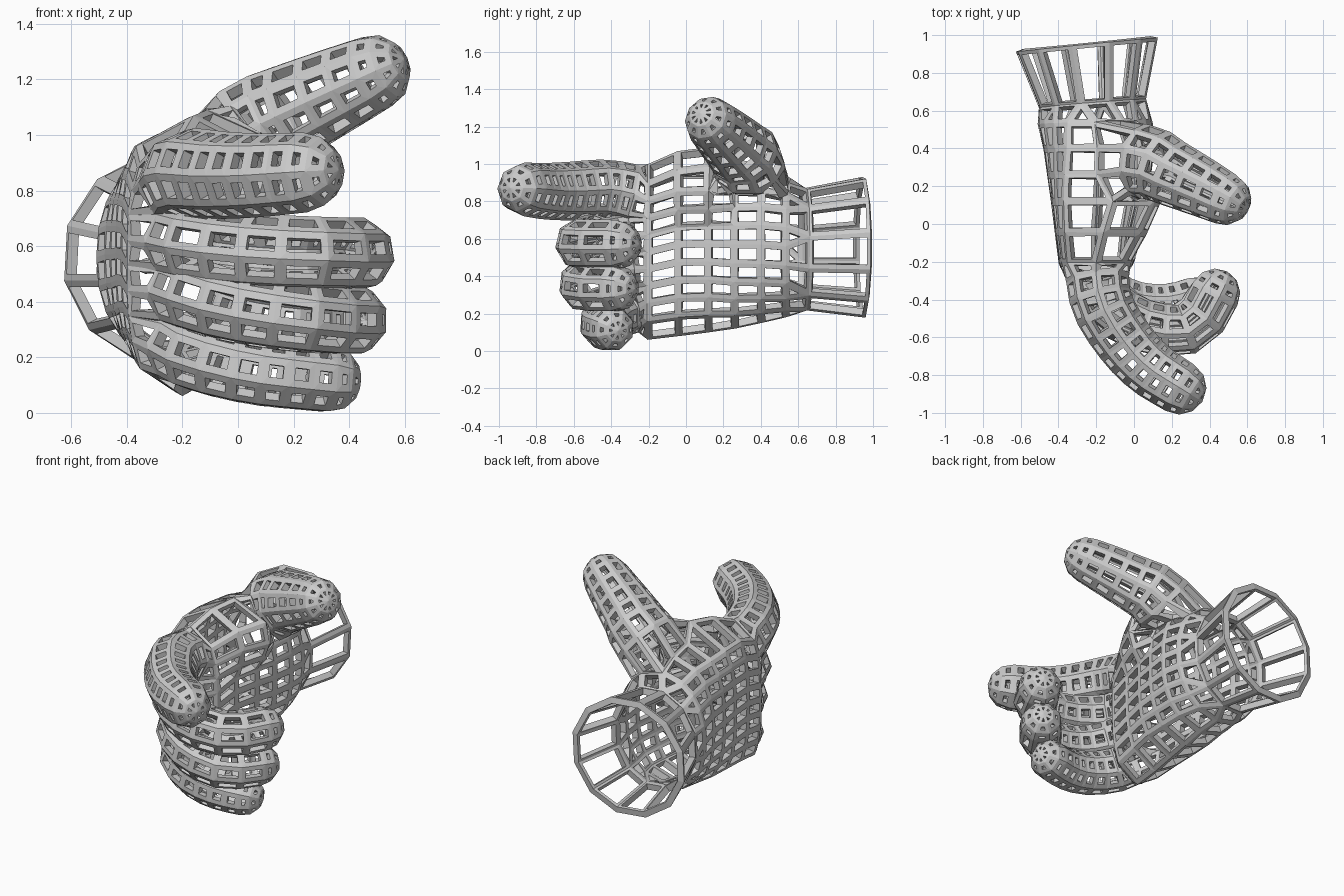
import bpy, bmesh, math
from mathutils import Vector, Quaternion

if "Cube" in bpy.data.objects:
    bpy.data.objects.remove(bpy.data.objects["Cube"])

bm = bmesh.new()
N = 20  # palm columns: 0 = index edge, 1-9 back of hand, 10 = little finger edge, 11-19 palm


def section(cx, y, a, zb, zt, f, tilt, n, phase=0):
    """Closed cross-section, from round (f=0) to flat with evenly spread columns (f=1)."""
    pts = []
    for i in range(n):
        th = 2 * math.pi * (i + phase) / n
        lin = 1 - 4 * i / n if i <= n / 2 else 4 * i / n - 3
        u = math.cos(th) * (1 - f) + lin * f
        p = 2 + 0.8 * f
        x = math.copysign(max(0, 1 - abs(u) ** p) ** (1 / p), -math.sin(th)) * a
        pts.append(Vector((cx + x, y + tilt * x, (zb + zt) / 2 + u * (zt - zb) / 2)))
    return pts


def face(*vs):
    vs = list(dict.fromkeys(vs))
    if len(vs) > 2:
        bm.faces.new(vs)


def bridge(a, b, skip=()):
    for i in range(len(a)):
        j = (i + 1) % len(a)
        if i not in skip:
            face(a[i], a[j], b[j], b[i])


def spline(pts, n):
    pts = [2 * pts[0] - pts[1]] + pts + [2 * pts[-1] - pts[-2]]
    out = []
    for k in range(n + 1):
        t = k / n * (len(pts) - 3)
        i = min(int(t), len(pts) - 4)
        t -= i
        a, b, c, d = pts[i:i + 4]
        out.append(0.5 * (2 * b + (c - a) * t + (2 * a - 5 * b + 4 * c - d) * t * t
                          + (3 * b - a - 3 * c + d) * t ** 3))
    return out


def digit(loop, path, r0, r1, rings):
    """Grow a tapered digit with a round tip out of an open loop of vertices."""
    n = len(loop)
    c = sum((v.co for v in loop), Vector()) / n
    pts = spline([c] + [Vector(p) for p in path], rings)
    tan = [(pts[min(k + 1, rings)] - pts[max(k - 1, 0)]).normalized() for k in range(rings + 1)]
    d = loop[0].co - c
    d = (d - tan[0] * d.dot(tan[0])).normalized()
    area = sum(((loop[i].co - c).cross(loop[(i + 1) % n].co - c) for i in range(n)), Vector())
    s = 1 if area.dot(tan[0]) > 0 else -1
    stations = [(pts[k], tan[k], r0 + (r1 - r0) * k / rings) for k in range(1, rings + 1)]
    for a in (0.55, 1.05):
        stations.append((pts[-1] + tan[-1] * r1 * math.sin(a), tan[-1], r1 * math.cos(a)))
    prev = loop
    for p, t, r in stations:
        d = (d - t * d.dot(t)).normalized()
        ring = [bm.verts.new(p + Quaternion(t, s * 2 * math.pi * i / n) @ d * r) for i in range(n)]
        bridge(prev, ring)
        prev = ring
    pole = bm.verts.new(pts[-1] + tan[-1] * r1)
    for i in range(n):
        face(prev[i], prev[(i + 1) % n], pole)


# cuff: twelve sides, open end
cuff = [[bm.verts.new(p) for p in section(*s, 12, 0.4)] for s in (
    (-0.25, 0.955, 0.365, 0.19, 0.92, 0, 0.1),
    (-0.22, 0.64, 0.27, 0.23, 0.86, 0, 0.08))]
bridge(*cuff)

# palm: twenty columns, fanned out from the cuff, with a gap for the thumb
prev = [cuff[1][round(i * 12 / N - 0.4) % 12] for i in range(N)]
rows = []
for y, xb, xp, zb, zt, f in (
        (0.53, -0.49, 0.08, 0.20, 0.92, 0.3),
        (0.40, -0.46, 0.09, 0.17, 0.97, 0.5),
        (0.26, -0.44, 0.07, 0.14, 1.00, 0.7),
        (0.12, -0.42, 0.04, 0.12, 1.03, 0.9),
        (-0.04, -0.40, 0.0, 0.10, 1.04, 1),
        (-0.20, -0.38, -0.02, 0.08, 0.98, 1)):
    row = [bm.verts.new(p) for p in section((xb + xp) / 2, y, (xp - xb) / 2, zb, zt, f, 0, N)]
    bridge(prev, row, (18, 19) if 1 <= len(rows) <= 3 else ())
    rows.append(row)
    prev = row

# web between thumb and index finger
R = rows
for r, c, dx, dz in ((3, 0, 0.08, 0.04), (3, 19, 0.12, 0.03), (3, 18, 0.11, 0), (3, 17, 0.06, 0),
                     (4, 0, 0.04, 0.01), (4, 19, 0.07, 0.01), (4, 18, 0.07, 0), (4, 17, 0.04, 0)):
    R[r][c].co += Vector((dx, 0, dz))

# thumb
hole = ([R[0][19]] + [R[k][0] for k in range(4)] + [R[3][19]]
        + [R[k][18] for k in (3, 2, 1, 0)])
digit(hole, [(0.1, 0.32, 1.035), (0.2, 0.27, 1.09), (0.35, 0.2, 1.16), (0.48, 0.135, 1.22)],
      0.195, 0.122, 6)

# fingers share web vertices along the knuckles
K = rows[-1]
web = [K[0]] + [bm.verts.new((K[1 + 2 * k].co + K[19 - 2 * k].co) / 2 + Vector((0, -0.04, 0)))
                for k in (1, 2, 3)] + [K[10]]
fingers = (
    (0.15, 0.124, 10, [(-0.17, -0.42, .86), (-.05, -.62, .855), (.08, -.76, .855),
                       (.24, -.865, .865)]),
    (0.125, 0.115, 8, [(-.18, -.38, .61), (-.04, -.50, .59), (.14, -.56, .575), (.32, -.54, .57),
                       (.43, -.37, .57)]),
    (0.122, 0.11, 8, [(-.17, -.36, .43), (-.04, -.49, .39), (.12, -.545, .36), (.29, -.53, .34),
                      (.41, -.38, .335)]),
    (0.118, 0.106, 8, [(-.18, -.32, .22), (-.06, -.41, .18), (.08, -.44, .15), (.2, -.435, .135),
                       (.32, -.40, .122)]))
for k, (r0, r1, rings, path) in enumerate(fingers):
    b = 1 + 2 * k
    loop = [K[b + 1], K[b + 2], web[k + 1], K[18 - b], K[19 - b], K[20 - b], web[k], K[b]]
    digit(loop, path, r0, r1, rings)

# lattice: cut an opening in every face, leaving flat struts
bmesh.ops.recalc_face_normals(bm, faces=bm.faces)
panels = list(bm.faces)
for p in panels:
    inner = 2 * p.calc_area() / p.calc_perimeter()
    bmesh.ops.inset_individual(bm, faces=[p], thickness=min(0.02, 0.6 * inner),
                               use_even_offset=True)
bmesh.ops.delete(bm, geom=panels, context='FACES')

mesh = bpy.data.meshes.new("hand")
bm.to_mesh(mesh)
bm.free()
hand = bpy.data.objects.new("lattice_hand", mesh)
bpy.context.collection.objects.link(hand)
solid = hand.modifiers.new("strut_depth", 'SOLIDIFY')
solid.thickness = 0.04
solid.offset = 0
